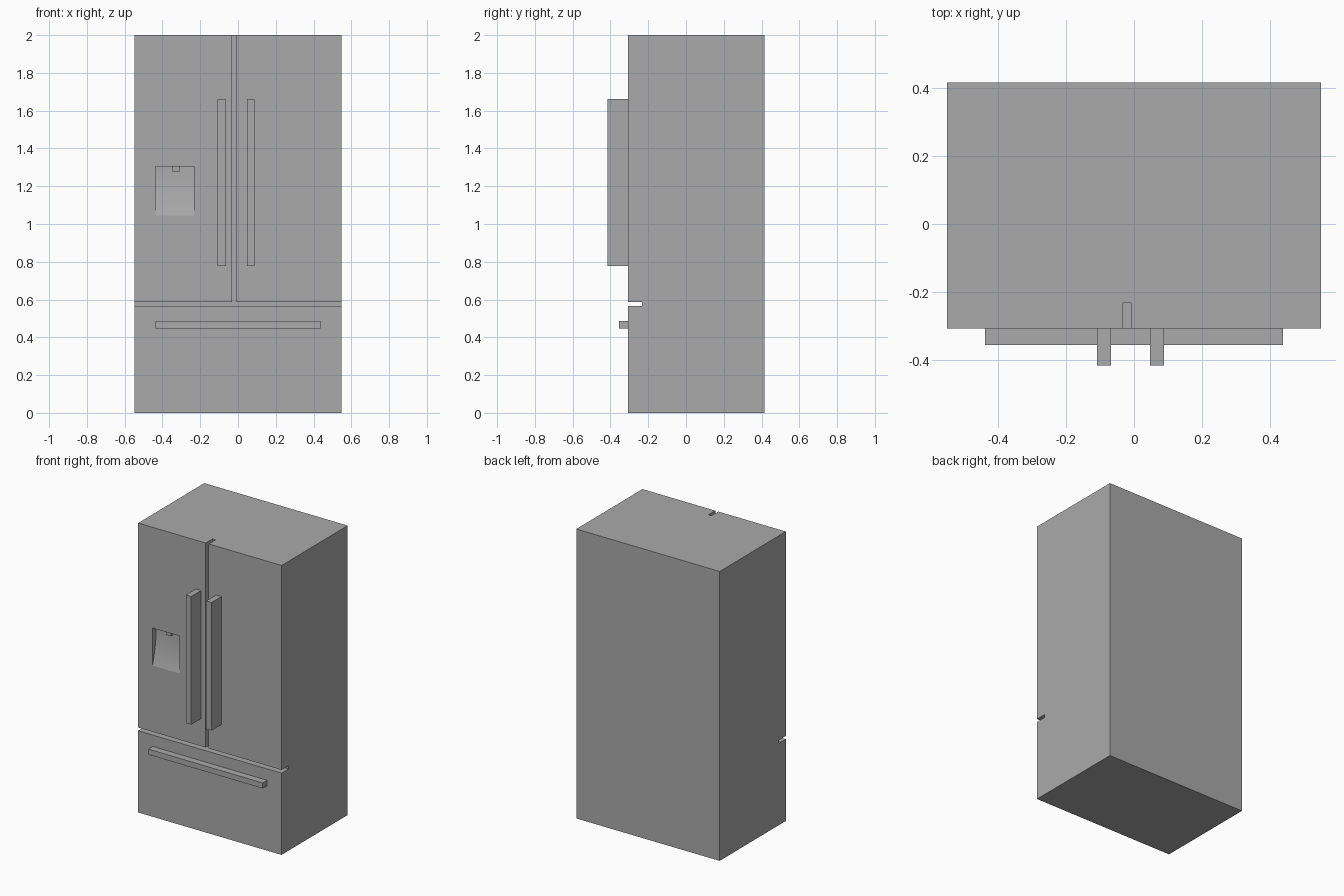
import bpy
import bmesh
import math

default = bpy.data.objects.get("Cube")
if default:
    bpy.data.objects.remove(default, do_unlink=True)

# One grey finish for every part
grey = bpy.data.materials.new("appliance grey")
grey.use_nodes = True
tone = (0.4, 0.4, 0.4, 1)
grey.diffuse_color = tone
grey.node_tree.nodes["Principled BSDF"].inputs["Base Color"].default_value = tone

FRONT, BACK, HALF, TOP = -0.307, 0.415, 0.548, 2.0
GAP_BACK = -0.232


def prism(name, x0, x1, profile):
    """Extrude a (y, z) outline along x."""
    bm = bmesh.new()
    face = bm.faces.new([bm.verts.new((x0, y, z)) for y, z in profile])
    out = bmesh.ops.extrude_face_region(bm, geom=[face])
    moved = [v for v in out["geom"] if isinstance(v, bmesh.types.BMVert)]
    bmesh.ops.translate(bm, vec=(x1 - x0, 0, 0), verts=moved)
    bmesh.ops.recalc_face_normals(bm, faces=bm.faces)
    mesh = bpy.data.meshes.new(name)
    bm.to_mesh(mesh)
    bm.free()
    mesh.materials.append(grey)
    obj = bpy.data.objects.new(name, mesh)
    bpy.context.collection.objects.link(obj)
    return obj


def box(name, x0, x1, y0, y1, z0, z1):
    return prism(name, x0, x1, [(y0, z0), (y1, z0), (y1, z1), (y0, z1)])


def cut(target, cutter):
    mod = target.modifiers.new("cut", "BOOLEAN")
    mod.operation = "DIFFERENCE"
    mod.solver = "EXACT"
    mod.object = cutter
    cutter.hide_render = True
    bpy.context.view_layer.objects.active = target
    bpy.ops.object.modifier_apply(modifier=mod.name)
    bpy.data.objects.remove(cutter, do_unlink=True)


# Cabinet, with slots that separate the two doors and the drawer
body = box("cabinet", -HALF, HALF, FRONT, BACK, 0, TOP)
cut(body, box("drawer_gap", -0.7, 0.7, -0.5, GAP_BACK, 0.565, 0.587))
cut(body, box("door_gap", -0.032, -0.009, -0.5, GAP_BACK, 0.575, 2.1))

# Dispenser recess: deep at the top, sweeping forward to the door face
R_TOP, R_LOW, DEPTH, STEPS = 1.304, 1.045, 0.04, 10
scoop = [(FRONT - 0.05, R_LOW), (FRONT - 0.05, R_TOP)]
for i in range(STEPS + 1):
    t = i / STEPS
    scoop.append((FRONT + DEPTH * (1 - t * t), R_TOP + (R_LOW - R_TOP) * t))
cut(body, prism("dispenser_recess", -0.438, -0.233, scoop))

bpy.ops.object.select_all(action="DESELECT")
body.select_set(True)
bpy.context.view_layer.objects.active = body
bpy.ops.object.shade_smooth_by_angle(angle=math.radians(15))

# Dispenser nozzle hanging from the top of the recess
box("dispenser_nozzle", -0.347, -0.309, FRONT + 0.015, FRONT + 0.06, 1.276, 1.31)

# Door handles and drawer handle
for name, x in (("right_door_handle", -0.108), ("left_door_handle", 0.047)):
    box(name, x, x + 0.041, -0.415, FRONT, 0.777, 1.662)
box("drawer_handle", -0.437, 0.437, -0.355, FRONT, 0.448, 0.486)
